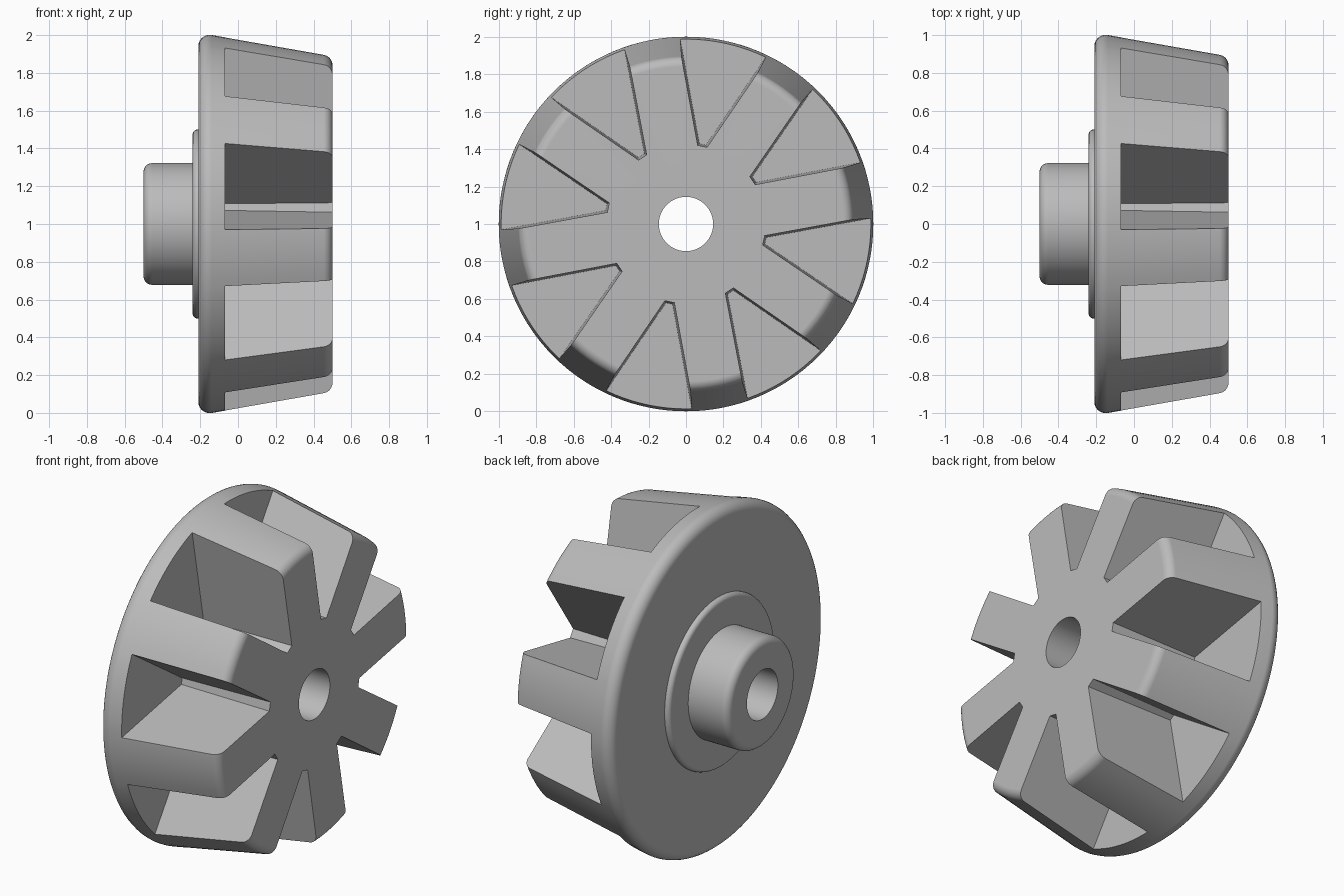
import bpy, bmesh
from math import radians, cos, sin, tau
from mathutils import Vector, Matrix

cube = bpy.data.objects.get("Cube")
if cube:
    bpy.data.objects.remove(cube, do_unlink=True)

grey = bpy.data.materials.new("plain grey")
grey.use_nodes = True
color = (0.5, 0.5, 0.5, 1)
grey.diffuse_color = color
grey.node_tree.nodes["Principled BSDF"].inputs["Base Color"].default_value = color


def make_object(name, bm):
    bmesh.ops.recalc_face_normals(bm, faces=bm.faces)
    mesh = bpy.data.meshes.new(name)
    bm.to_mesh(mesh)
    bm.free()
    mesh.materials.append(grey)
    obj = bpy.data.objects.new(name, mesh)
    bpy.context.collection.objects.link(obj)
    return obj


def fillet(prev, corner, nxt, radius, steps=7):
    """Points of a round arc that replaces one profile corner."""
    c = Vector(corner)
    if radius == 0:
        return [c]
    a, b = (Vector(prev) - c).normalized(), (Vector(nxt) - c).normalized()
    half = a.angle(b) / 2
    centre = c + (a + b).normalized() * radius / sin(half)
    reach = radius * cos(half) / sin(half)
    start, end = c + a * reach - centre, c + b * reach - centre
    sweep = start.angle(end)
    return [centre + (start * sin(sweep * (1 - i / steps)) + end * sin(sweep * i / steps)) / sin(sweep)
            for i in range(steps + 1)]


# Turned body: bore, hub, collar and tapered disc (x, radius, corner rounding)
profile = [(-0.5, 0.145, 0), (-0.5, 0.322, 0.045), (-0.24, 0.322, 0), (-0.24, 0.5, 0.025),
           (-0.21, 0.5, 0), (-0.21, 1.013, 0.06), (0.5, 0.888, 0.055), (0.5, 0.145, 0)]
points = []
for i, (x, r, rounding) in enumerate(profile):
    points += fillet(profile[i - 1][:2], (x, r), profile[(i + 1) % len(profile)][:2], rounding)

SEGMENTS = 128
bm = bmesh.new()
rings = [[bm.verts.new((p.x, p.y * cos(tau * s / SEGMENTS), 1 + p.y * sin(tau * s / SEGMENTS)))
          for s in range(SEGMENTS)] for p in points]
for i, ring in enumerate(rings):
    other = rings[i - 1]
    for s in range(SEGMENTS):
        bm.faces.new((other[s - 1], other[s], ring[s], ring[s - 1]))
body = make_object("impeller_body", bm)

# Eight wedge pockets with slightly drafted walls
bm = bmesh.new()
for n in range(8):
    turn = Matrix.Translation((0, 0, 1)) @ Matrix.Rotation(radians(78.1 - 45 * n), 4, 'X')
    levels = []
    for x, tip, half in ((-0.07, 0.435, 0.018), (0.6, 0.423, 0.027)):
        wide = half + (1.15 - tip) * 0.41
        outline = [(tip, -half), (1.15, -wide), (1.15, wide), (tip, half)]
        levels.append([bm.verts.new(turn @ Vector((x, u, v))) for u, v in outline])
    floor, top = levels
    bm.faces.new(floor)
    bm.faces.new(top)
    for i in range(4):
        bm.faces.new((floor[i - 1], floor[i], top[i], top[i - 1]))
cutter = make_object("pocket_cutter", bm)
cutter.hide_render = True

cut = body.modifiers.new("pockets", 'BOOLEAN')
cut.operation = 'DIFFERENCE'
cut.solver = 'EXACT'
cut.object = cutter
bpy.ops.object.select_all(action='DESELECT')
body.select_set(True)
bpy.context.view_layer.objects.active = body
bpy.ops.object.modifier_apply(modifier=cut.name)
bpy.data.objects.remove(cutter, do_unlink=True)

# Smooth rounded parts, crisp pocket edges
bpy.ops.object.shade_smooth_by_angle(angle=radians(25))
clean = body.modifiers.new("even_shading", 'WEIGHTED_NORMAL')
clean.keep_sharp = True
